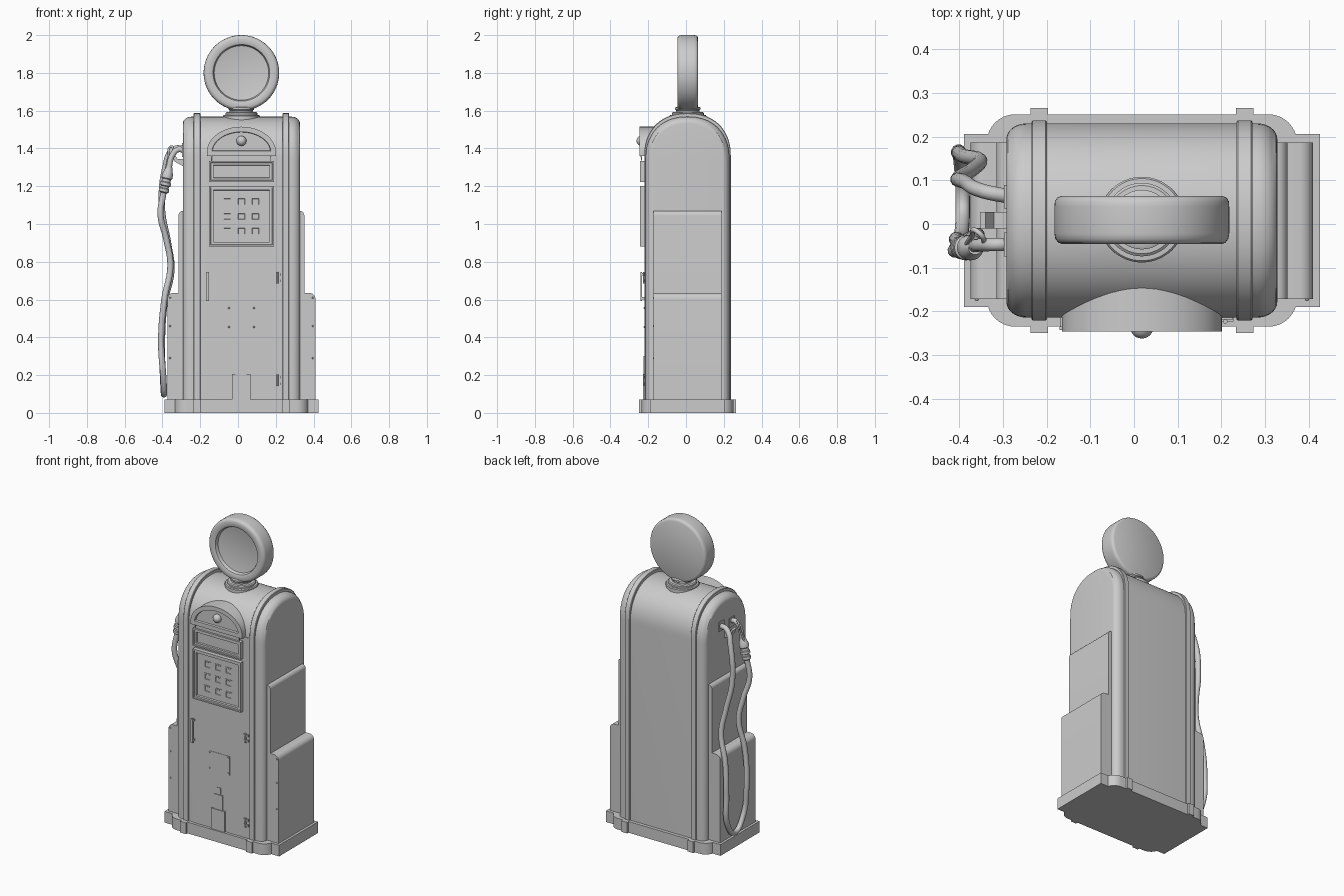
import bpy, bmesh, math
from mathutils import Vector, Matrix

if "Cube" in bpy.data.objects:
    bpy.data.objects.remove(bpy.data.objects["Cube"])

CX, CY = 0.018, 0.008          # centre of the cabinet in plan
GREY = bpy.data.materials.new("plain_grey")
GREY.diffuse_color = (0.6, 0.6, 0.6, 1)
GREY.use_nodes = True
GREY.node_tree.nodes["Principled BSDF"].inputs["Base Color"].default_value = GREY.diffuse_color


def finish(name, bm, angle=35):
    bmesh.ops.recalc_face_normals(bm, faces=bm.faces[:])
    me = bpy.data.meshes.new(name)
    bm.to_mesh(me)
    bm.free()
    ob = bpy.data.objects.new(name, me)
    bpy.context.collection.objects.link(ob)
    me.materials.append(GREY)
    smooth(ob, angle)
    return ob


def smooth(ob, angle=35):
    bpy.ops.object.select_all(action='DESELECT')
    ob.select_set(True)
    bpy.context.view_layer.objects.active = ob
    bpy.ops.object.shade_smooth_by_angle(angle=math.radians(angle))


def loft(name, rings, angle=35):
    """Closed rings joined by quads, with end caps."""
    bm = bmesh.new()
    vs = [[bm.verts.new(p) for p in r] for r in rings]
    n = len(rings[0])
    for a, b in zip(vs, vs[1:]):
        for i in range(n):
            bm.faces.new((a[i], a[(i + 1) % n], b[(i + 1) % n], b[i]))
    bm.faces.new(vs[0])
    bm.faces.new(vs[-1])
    return finish(name, bm, angle)


def plate(name, pts, y0, y1, steps=()):
    """(x, z) outline from y0 (front) to y1; steps = (inset, depth) on the front."""
    bm = bmesh.new()
    f = bm.faces.new([bm.verts.new((x, y0, z)) for x, z in pts])
    b = bm.faces.new([bm.verts.new((x, y1, z)) for x, z in pts])
    fv, bv = f.verts[:], b.verts[:]
    for i in range(len(pts)):
        j = (i + 1) % len(pts)
        bm.faces.new((fv[i], fv[j], bv[j], bv[i]))
    bmesh.ops.recalc_face_normals(bm, faces=bm.faces[:])
    for inset, depth in steps:
        if inset:
            bmesh.ops.inset_region(bm, faces=[f], thickness=inset, use_even_offset=True)
        if depth:
            bmesh.ops.inset_region(bm, faces=[f], thickness=0.002, use_even_offset=True)
            for v in f.verts:
                v.co.y += depth
    return finish(name, bm)


def rect(x0, x1, z0, z1):
    return [(x0, z0), (x1, z0), (x1, z1), (x0, z1)]


def lathe(name, prof, origin, axis='Z', seg=64):
    """Spin (radius, height) points; axis Y makes height run along +y."""
    rings = []
    for r, h in prof:
        ring = []
        for i in range(seg):
            a = 2 * math.pi * i / seg
            c, s = r * math.cos(a), r * math.sin(a)
            ring.append(Vector(origin) + Vector((c, h, s) if axis == 'Y' else (c, s, h)))
        rings.append(ring)
    return loft(name, rings)


def tube(name, pts, radius):
    cu = bpy.data.curves.new(name, 'CURVE')
    cu.dimensions = '3D'
    cu.bevel_depth = radius
    cu.bevel_resolution = 4
    cu.use_fill_caps = True
    cu.resolution_u = 10
    sp = cu.splines.new('BEZIER')
    sp.bezier_points.add(len(pts) - 1)
    for bp, p in zip(sp.bezier_points, pts):
        bp.co = p
        bp.handle_left_type = bp.handle_right_type = 'AUTO'
    ob = bpy.data.objects.new(name, cu)
    bpy.context.collection.objects.link(ob)
    bpy.ops.object.select_all(action='DESELECT')
    ob.select_set(True)
    bpy.context.view_layer.objects.active = ob
    bpy.ops.object.convert(target='MESH')
    ob = bpy.context.view_layer.objects.active
    ob.data.materials.clear()
    ob.data.materials.append(GREY)
    smooth(ob, 50)


def arch(x, w, top, z0=0.05, n=40):
    """Cabinet side profile: straight sides with a slightly squared round top."""
    zc = top - 0.225 if w > 0.2 else top - w
    h = top - zc
    pts = [(x, CY + w, z0)]
    for i in range(n + 1):
        t = math.pi * i / n
        c, s = math.cos(t), math.sin(t)
        pts.append((x, CY + math.copysign(w * abs(c) ** 0.9, c), zc + h * abs(s) ** 0.9))
    return pts + [(x, CY - w, z0)]


# main cabinet with rounded ends
R, HX, rings = 0.045, 0.31, []
ease = [(R * (1 - math.cos(k * math.pi / 16)), R * (1 - math.sin(k * math.pi / 16))) for k in range(9)]
for dx, d in ease:
    rings.append(arch(CX - HX + dx, 0.222 - d * 0.8, 1.568 - d * 0.8))
for dx, d in reversed(ease):
    rings.append(arch(CX + HX - dx, 0.222 - d * 0.8, 1.568 - d * 0.8))
loft("cabinet", rings)

# raised straps over the cabinet
for s, side in ((-1, "left"), (1, "right")):
    x = CX + s * 0.235
    loft(side + "_strap", [arch(x - 0.018, 0.226, 1.584), arch(x - 0.015, 0.229, 1.587),
                           arch(x + 0.015, 0.229, 1.587), arch(x + 0.018, 0.226, 1.584)])


# stepped plinth
def slab(name, hx, hy, r, cx=CX):
    pts = []
    for q, (sx, sy) in enumerate(((1, 1), (-1, 1), (-1, -1), (1, -1))):
        for k in range(9 if r else 1):
            a = math.pi / 2 * (q + k / 8)
            pts.append((cx + sx * (hx - r) + r * math.cos(a), CY + sy * (hy - r) + r * math.sin(a)))
    loft(name, [[(x, y, z) for x, y in pts] for z in (0, 0.072)])


slab("plinth_wide", 0.4075, 0.1975, 0)
slab("plinth_deep", 0.355, 0.243, 0.065)
for s, side in ((-1, "left"), (1, "right")):
    slab(side + "_plinth_tab", 0.02, 0.257, 0, CX + s * 0.235)

# stepped side housings with rounded top edges, and their screws
for s, side in ((-1, "left"), (1, "right")):
    for label, a, b, top, r in (("upper", 0.27, 0.333, 1.07, 0.025), ("lower", 0.32, 0.392, 0.635, 0.032)):
        pts = [(CX + s * a, 0.06), (CX + s * b, 0.06)]
        for k in range(9):
            t = math.pi / 2 * k / 8
            pts.append((CX + s * (b - r + r * math.cos(t)), top - r + r * math.sin(t)))
        pts.append((CX + s * a, top))
        plate(f"{side}_{label}_housing", pts, -0.172, 0.187)
    for z in (0.61, 0.46, 0.29):
        lathe(side + "_housing_screw", [(0.005, 0), (0.003, -0.004)],
              (CX + s * 0.378, -0.172, z), 'Y', 12)

# globe sign: flat back, rounded rim, recessed front
lathe("globe", [(0.185, 0.064), (0.194, 0.060), (0.199, 0.052), (0.2, 0.04), (0.2, -0.022),
                (0.198, -0.034), (0.191, -0.043), (0.182, -0.046), (0.158, -0.046), (0.150, -0.042),
                (0.146, -0.034), (0.144, -0.022), (0.138, -0.020)], (CX, 0, 1.80), 'Y', 80)
# globe collar
lathe("globe_collar", [(0.098, -0.03), (0.098, 0.006), (0.094, 0.011), (0.084, 0.012), (0.084, 0.022),
                       (0.078, 0.027), (0.062, 0.028), (0.062, 0.036), (0.068, 0.041), (0.068, 0.05),
                       (0.06, 0.054)], (CX, CY + 0.002, 1.566))

# arched head panel with knob
head = [(CX - 0.183, 1.36), (CX + 0.183, 1.36)]
for k in range(33):
    t = math.pi * k / 32
    head.append((CX + 0.183 * math.cos(t), 1.38 + 0.135 * math.sin(t)))
plate("head_panel", head, -0.246, -0.10, [(0.005, 0), (0.022, 0.014)])
lathe("head_knob", [(0.026 * math.cos(math.radians(a)) + 0.0005, 0.026 * math.sin(math.radians(a)))
                    for a in range(-90, 91, 15)], (CX, -0.236, 1.44), 'Y', 24)

# door, framed windows and dial tiles
plate("door", rect(-0.163, 0.226, 0.07, 1.362), -0.218, -0.20)
plate("upper_window", rect(-0.153, 0.19, 1.222, 1.334), -0.244, -0.20, [(0.008, 0.006), (0.012, 0.010)])
plate("main_window", rect(-0.153, 0.19, 0.882, 1.202), -0.244, -0.20, [(0.008, 0.006), (0.012, 0.012)])
for i in range(3):
    for j in range(3):
        x, z = CX + (i - 1) * 0.075, 1.04 + (j - 1) * 0.078
        plate("dial_tile", rect(x - 0.024, x + 0.024, z - 0.022, z + 0.022), -0.229, -0.224, [(0.006, 0.002)])

# door handle
plate("door_handle", rect(-0.170, -0.154, 0.593, 0.747), -0.242, -0.234)
for z in (0.600, 0.728):
    plate("handle_foot", rect(-0.169, -0.155, z, z + 0.013), -0.236, -0.21)

# hinges
for z in (0.172, 0.716):
    lathe("hinge_pin", [(0.005, -0.03), (0.005, 0.03)], (0.209, -0.223, z), 'Z', 12)
    for dz in (-0.017, 0.017):
        plate("hinge_leaf", rect(0.194, 0.228, z + dz - 0.007, z + dz + 0.007), -0.223, -0.21)

# service plate with screws, and stepped bracket below
plate("service_plate", rect(-0.058, 0.095, 0.445, 0.565), -0.220, -0.21)
for x in (-0.048, 0.085):
    for z in (0.455, 0.555):
        lathe("plate_screw", [(0.005, 0), (0.003, -0.004)], (x, -0.220, z), 'Y', 12)
for x0, x1, z0, z1, y in ((-0.032, 0.065, 0.07, 0.205, -0.228), (-0.012, 0.045, 0.205, 0.30, -0.224),
                          (0.002, 0.031, 0.30, 0.345, -0.221)):
    plate("lower_bracket", rect(x0, x1, z0, z1), y, -0.21)

# hose loop on the left side
tube("hose", [(-0.28, 0.062, 1.40), (-0.345, 0.075, 1.392), (-0.385, 0.095, 1.30), (-0.402, 0.105, 1.08),
              (-0.37, 0.125, 0.90), (-0.352, 0.145, 0.76), (-0.388, 0.155, 0.58), (-0.402, 0.163, 0.38),
              (-0.397, 0.145, 0.18), (-0.392, 0.06, 0.098), (-0.394, -0.015, 0.17), (-0.407, -0.035, 0.38),
              (-0.39, -0.04, 0.60), (-0.358, -0.025, 0.78), (-0.380, -0.04, 0.92), (-0.410, -0.06, 1.05),
              (-0.394, -0.055, 1.17)], 0.0165)

# nozzle: spout, ringed grip and hook bracket
tube("nozzle_spout", [(-0.28, -0.047, 1.385), (-0.315, -0.047, 1.395), (-0.347, -0.048, 1.365),
                      (-0.367, -0.05, 1.29)], 0.015)
grip = lathe("nozzle_grip", [(0.018, 0), (0.027, 0.006), (0.027, 0.022), (0.022, 0.026), (0.022, 0.036),
                             (0.029, 0.04), (0.029, 0.056), (0.024, 0.06), (0.024, 0.075), (0.029, 0.08),
                             (0.029, 0.10), (0.024, 0.115), (0.016, 0.14)], (0, 0, 0), 'Z', 24)
grip.data.transform(Matrix.Translation((-0.395, -0.054, 1.165)) @ Matrix.Rotation(math.radians(13), 4, 'Y'))
plate("nozzle_hook", [(-0.28, 1.30), (-0.335, 1.33), (-0.352, 1.37), (-0.34, 1.375), (-0.32, 1.345),
                      (-0.28, 1.345)], -0.01, 0.028)
tube("nozzle_trigger", [(-0.34, -0.05, 1.37), (-0.355, -0.02, 1.41), (-0.372, -0.03, 1.34),
                        (-0.385, -0.05, 1.27)], 0.006)
for y, z in ((0.062, 1.40), (-0.047, 1.385)):
    plate("hose_flange", rect(-0.297, -0.27, z - 0.03, z + 0.03), y - 0.027, y + 0.027)
